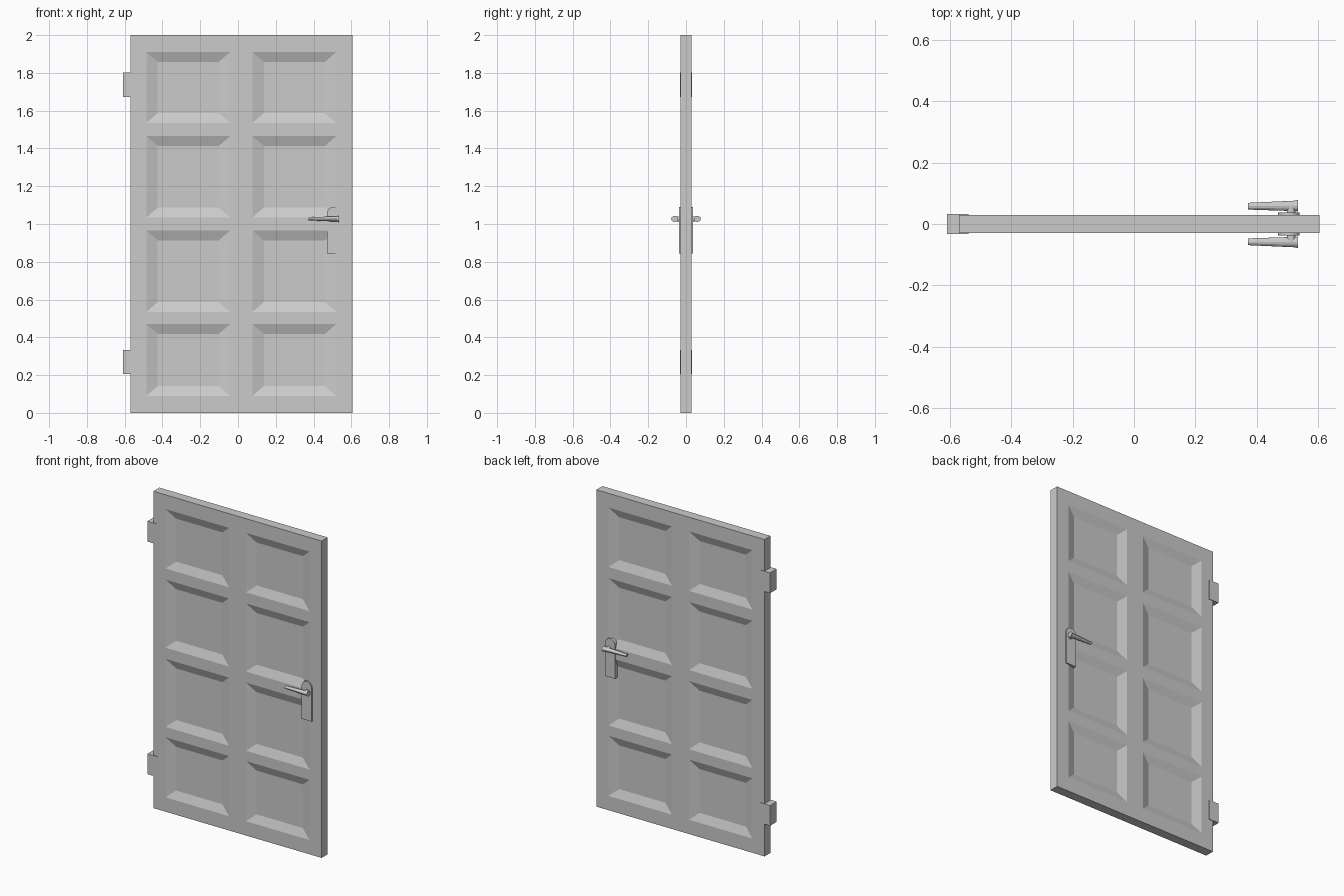
import bpy, bmesh, math
from mathutils import Matrix

if "Cube" in bpy.data.objects:
    bpy.data.objects.remove(bpy.data.objects["Cube"], do_unlink=True)

grey = bpy.data.materials.new("light grey")
grey.use_nodes = True
COLOR = (0.6, 0.6, 0.6, 1)
grey.diffuse_color = COLOR
grey.node_tree.nodes["Principled BSDF"].inputs["Base Color"].default_value = COLOR


def finish(name, bm):
    bmesh.ops.recalc_face_normals(bm, faces=bm.faces)
    mesh = bpy.data.meshes.new(name)
    bm.to_mesh(mesh)
    bm.free()
    mesh.materials.append(grey)
    obj = bpy.data.objects.new(name, mesh)
    bpy.context.collection.objects.link(obj)
    return obj


def box(name, lo, hi):
    bm = bmesh.new()
    bmesh.ops.create_cube(bm, size=1)
    for v in bm.verts:
        v.co = [lo[i] + (v.co[i] + 0.5) * (hi[i] - lo[i]) for i in range(3)]
    return finish(name, bm)


# Door slab: a grid on both sides, with the panel cells sunk behind sloped borders
HALF, DEPTH = 0.03, 0.02
SLOPE_X, SLOPE_Z = 0.06, 0.052
xs = [-0.57, -0.485, -0.042, 0.077, 0.52, 0.605]
zs = [0, 0.09, 0.47, 0.535, 0.965, 1.035, 1.465, 1.535, 1.91, 2]
bm = bmesh.new()


def quad(points):
    bm.faces.new([bm.verts.new(p) for p in points])


def rect(x0, x1, z0, z1, y):
    return [(x0, y, z0), (x1, y, z0), (x1, y, z1), (x0, y, z1)]


for side in (-1, 1):
    for i in range(len(xs) - 1):
        for j in range(len(zs) - 1):
            outer = rect(xs[i], xs[i + 1], zs[j], zs[j + 1], side * HALF)
            if i % 2 and j % 2:
                inner = rect(xs[i] + SLOPE_X, xs[i + 1] - SLOPE_X,
                             zs[j] + SLOPE_Z, zs[j + 1] - SLOPE_Z, side * (HALF - DEPTH))
                quad(inner)
                for k in range(4):
                    n = (k + 1) % 4
                    quad([outer[k], outer[n], inner[n], inner[k]])
            else:
                quad(outer)
bmesh.ops.remove_doubles(bm, verts=bm.verts, dist=0.0001)
# Close the slab round its rim
rim = [e for e in bm.edges if e.is_boundary]
bmesh.ops.bridge_loops(bm, edges=rim)
finish("door_slab", bm)

# Hinges wrapping the edge
for name, z in (("lower_hinge", 0.205), ("upper_hinge", 1.673)):
    box(name, (-0.61, -0.033, z), (-0.54, 0.033, z + 0.128))

# Handle set on each side
PX, PZ, PR = 0.505, 1.055, 0.035
for label, side in (("front", -1), ("back", 1)):
    # Back plate with a rounded top
    bm = bmesh.new()
    outline = [(PX - PR, 0.845), (PX + PR, 0.845)]
    outline += [(PX + PR * math.cos(math.pi * k / 8), PZ + PR * math.sin(math.pi * k / 8))
                for k in range(9)]
    face = bm.faces.new([bm.verts.new((x, side * 0.008, z)) for x, z in outline])
    ext = bmesh.ops.extrude_face_region(bm, geom=[face])
    for v in ext["geom"]:
        if isinstance(v, bmesh.types.BMVert):
            v.co.y = side * 0.037
    finish(label + "_plate", bm)

    # Spindle joining plate and lever
    bm = bmesh.new()
    bmesh.ops.create_cone(bm, cap_ends=True, segments=16, radius1=0.014, radius2=0.014, depth=0.03,
                          matrix=Matrix.Translation((0.512, side * 0.044, 1.027))
                          @ Matrix.Rotation(math.pi / 2, 4, "X"))
    finish(label + "_spindle", bm)

    # Tapered lever with an oval section: x, centre y, half depth, half height
    bm = bmesh.new()
    rings = []
    for x, y, ry, rz in ((0.372, 0.058, 0.011, 0.008), (0.525, 0.059, 0.017, 0.014),
                         (0.534, 0.060, 0.019, 0.016)):
        rings.append([bm.verts.new((x, side * (y + ry * math.cos(math.tau * k / 12)),
                                    1.027 + rz * math.sin(math.tau * k / 12))) for k in range(12)])
    for a, b in zip(rings, rings[1:]):
        for k in range(12):
            n = (k + 1) % 12
            bm.faces.new((a[k], a[n], b[n], b[k]))
    bm.faces.new(rings[0])
    bm.faces.new(rings[-1])
    finish(label + "_lever", bm)
